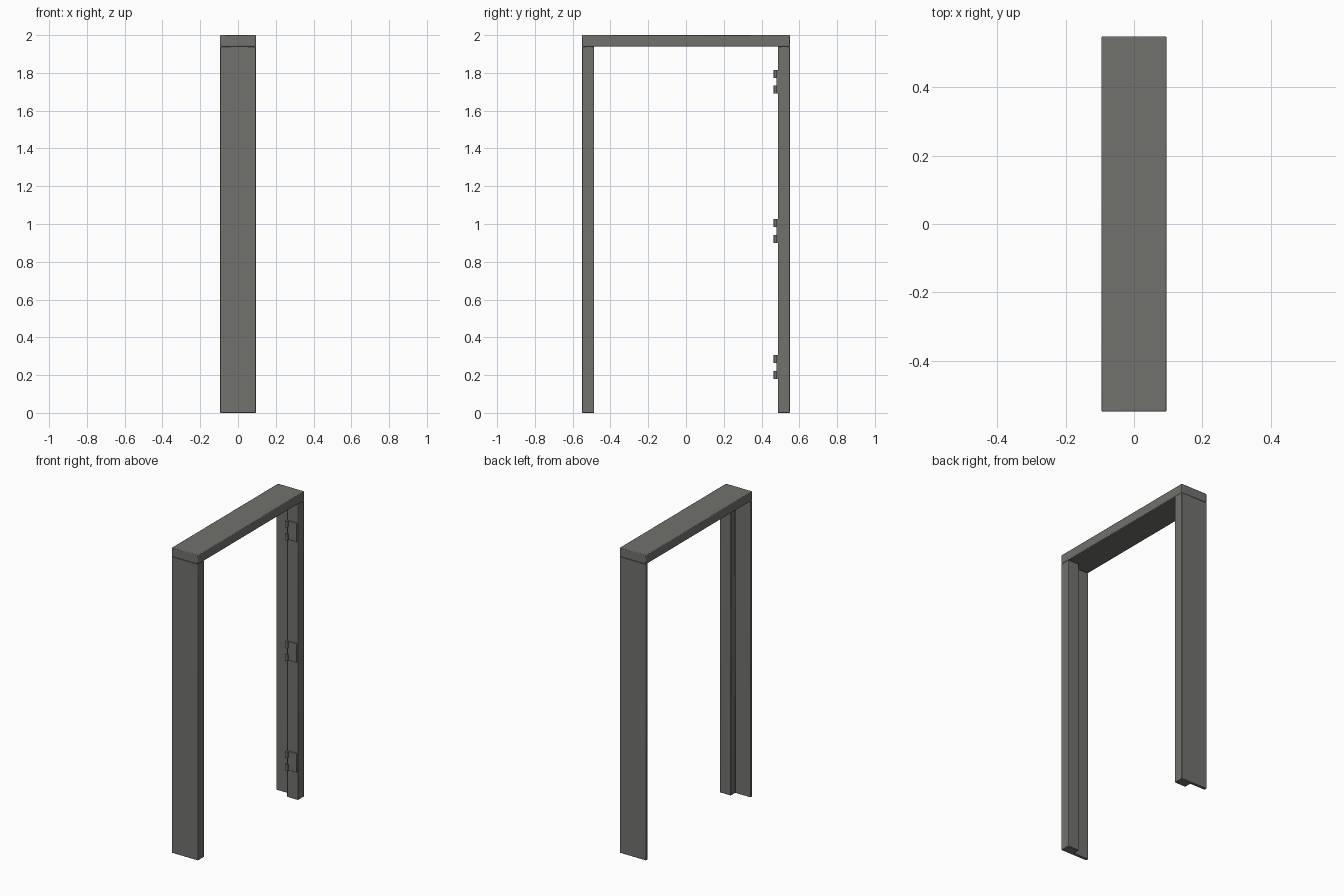
import bpy, bmesh

if "Cube" in bpy.data.objects:
    bpy.data.objects.remove(bpy.data.objects["Cube"])

grey = bpy.data.materials.new("dark_grey_paint")
grey.diffuse_color = (0.165, 0.165, 0.155, 1)
grey.use_nodes = True
grey.node_tree.nodes["Principled BSDF"].inputs["Base Color"].default_value = grey.diffuse_color


def finish(name, bm, bevel=0.0):
    bmesh.ops.recalc_face_normals(bm, faces=bm.faces)
    me = bpy.data.meshes.new(name)
    bm.to_mesh(me)
    bm.free()
    me.materials.append(grey)
    ob = bpy.data.objects.new(name, me)
    bpy.context.collection.objects.link(ob)
    if bevel:
        mod = ob.modifiers.new("soft_edges", 'BEVEL')
        mod.width = bevel
        mod.segments = 2
    bpy.context.view_layer.objects.active = ob
    ob.select_set(True)
    bpy.ops.object.shade_smooth_by_angle(angle=0.5)
    ob.select_set(False)
    return ob


def extrusion(name, profile, z0, z1, bevel=0.0):
    """Extrude an xy outline from z0 up to z1."""
    bm = bmesh.new()
    face = bm.faces.new([bm.verts.new((x, y, z0)) for x, y in profile])
    ext = bmesh.ops.extrude_face_region(bm, geom=[face])
    top = [v for v in ext["geom"] if isinstance(v, bmesh.types.BMVert)]
    bmesh.ops.translate(bm, verts=top, vec=(0, 0, z1 - z0))
    return finish(name, bm, bevel)


def rect(x0, x1, y0, y1):
    return [(x0, y0), (x1, y0), (x1, y1), (x0, y1)]


# Header beam
extrusion("header", rect(-0.095, 0.095, -0.55, 0.55), 1.94, 2.0, 0.004)

# Rebated side jambs, mirrored in y
for name, s in (("left_jamb", -1), ("right_jamb", 1)):
    outline = [(-0.095, 0.55), (0.095, 0.55), (0.095, 0.486),
               (0.015, 0.486), (0.015, 0.532), (-0.095, 0.532)]
    extrusion(name, [(x, s * y) for x, y in outline], 0, 1.94, 0.003)

# Three hinges: a leaf plate and two knuckles each
for label, z in (("lower", 0.243), ("middle", 0.963), ("upper", 1.753)):
    extrusion(label + "_hinge_leaf", rect(0.022, 0.088, 0.479, 0.488),
              z - 0.062, z + 0.062, 0.002)
    for part, dz in (("bottom", -0.042), ("top", 0.042)):
        bm = bmesh.new()
        bmesh.ops.create_cone(bm, cap_ends=True, segments=20, radius1=0.0095,
                              radius2=0.0095, depth=0.042)
        bmesh.ops.translate(bm, verts=bm.verts, vec=(0.021, 0.474, z + dz))
        finish(f"{label}_hinge_{part}_knuckle", bm)
